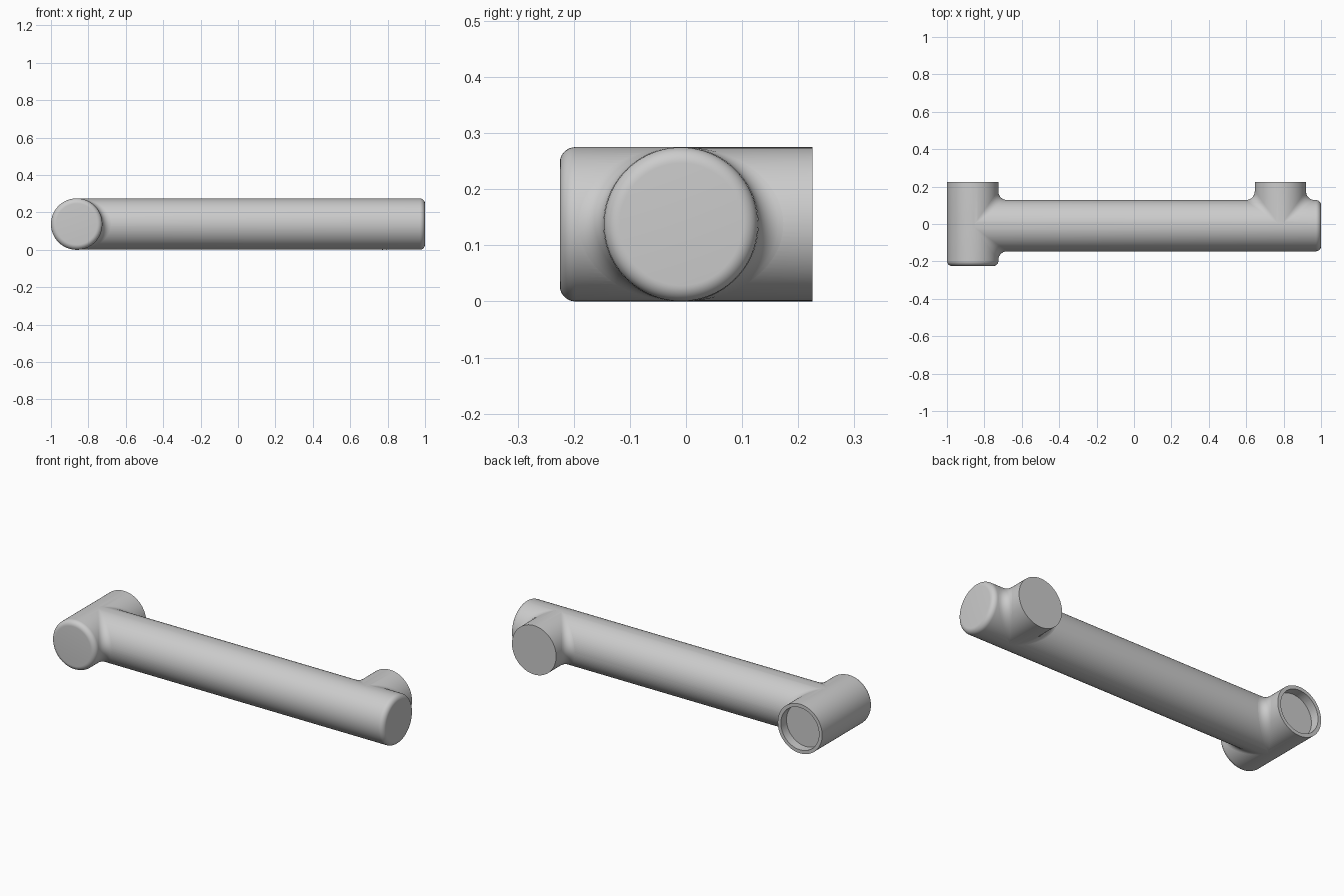
import bpy
import bmesh
import math
from mathutils import Matrix, Vector

cube = bpy.data.objects.get("Cube")
if cube:
    bpy.data.objects.remove(cube)

R = 0.1375           # outer tube radius
BORE = 0.118         # inner radius
SOCKET = 0.129       # wider mouth of each port
ROUND = 0.028        # rounding of closed ends
FILLET = 0.045       # blend where tubes meet
AXIS_Y = -0.009      # long tube
ELBOW_X, PORT_X = -0.8625, 0.7825
BACK = 0.225
SEGMENTS = 96

grey = bpy.data.materials.new("light_grey")
grey.use_nodes = True
colour = (0.6, 0.6, 0.6, 1)
grey.diffuse_color = colour
grey.node_tree.nodes["Principled BSDF"].inputs["Base Color"].default_value = colour


def finish(name, bm):
    mesh = bpy.data.meshes.new(name)
    bmesh.ops.recalc_face_normals(bm, faces=bm.faces)
    bm.to_mesh(mesh)
    bm.free()
    mesh.materials.append(grey)
    obj = bpy.data.objects.new(name, mesh)
    bpy.context.collection.objects.link(obj)
    return obj


def tube(name, start, end, radius, rounding=0.0):
    """Solid cylinder from start to end, with an optional rounded far end."""
    start, end = Vector(start), Vector(end)
    length = (end - start).length
    profile = [(0, 0), (radius, 0)]
    if rounding:
        for i in range(10):
            a = math.radians(10 * i)
            profile.append((radius - rounding + rounding * math.cos(a),
                            length - rounding + rounding * math.sin(a)))
    else:
        profile.append((radius, length))
    profile.append((0, length))
    bm = bmesh.new()
    verts = [bm.verts.new((r, 0, z)) for r, z in profile]
    edges = [bm.edges.new(pair) for pair in zip(verts, verts[1:])]
    bmesh.ops.spin(bm, geom=verts + edges, axis=(0, 0, 1), cent=(0, 0, 0),
                   angle=math.tau, steps=SEGMENTS)
    bmesh.ops.remove_doubles(bm, verts=bm.verts, dist=1e-5)
    turn = (end - start).to_track_quat('Z', 'Y').to_matrix().to_4x4()
    bm.transform(Matrix.Translation(start) @ turn)
    return finish(name, bm)


def combine(body, other, operation):
    mod = body.modifiers.new(operation.lower(), 'BOOLEAN')
    mod.operation = operation
    mod.solver = 'EXACT'
    mod.object = other
    bpy.context.view_layer.objects.active = body
    bpy.ops.object.modifier_apply(modifier=mod.name)
    bpy.data.objects.remove(other)


def smooth(obj):
    bpy.ops.object.select_all(action='DESELECT')
    obj.select_set(True)
    bpy.context.view_layer.objects.active = obj
    bpy.ops.object.shade_smooth_by_angle(angle=math.radians(13))


def at(x, y):
    return (x, y, R)


# Outer shell: cross tube with a closed front, long tube, side port
body = tube("arm_link", at(ELBOW_X, BACK), at(ELBOW_X, -BACK), R, ROUND)
combine(body, tube("long_tube", at(ELBOW_X, AXIS_Y), at(1, AXIS_Y),
                   R - 0.0004, ROUND), 'UNION')
combine(body, tube("port_tube", at(PORT_X, AXIS_Y), at(PORT_X, BACK),
                   R - 0.0008), 'UNION')

# Hollow inside and the wider sockets at the two open ports
wall = R - BORE
combine(body, tube("bore", at(ELBOW_X, BACK + 0.05), at(ELBOW_X, -BACK + wall),
                   BORE), 'DIFFERENCE')
combine(body, tube("bore", at(ELBOW_X, AXIS_Y), at(1 - wall, AXIS_Y),
                   BORE - 0.0004), 'DIFFERENCE')
combine(body, tube("bore", at(PORT_X, AXIS_Y), at(PORT_X, BACK + 0.05),
                   BORE - 0.0008), 'DIFFERENCE')
for x in (ELBOW_X, PORT_X):
    combine(body, tube("socket", at(x, BACK - 0.05), at(x, BACK + 0.05),
                       SOCKET), 'DIFFERENCE')
smooth(body)


def blend(name, x, side_x, side_y):
    """Rolling-ball fillet in one corner between two crossing tubes."""
    bm = bmesh.new()
    rows, cols = 48, 8
    grid = []
    for i in range(rows + 1):
        t = math.radians(-89 + 178 * i / rows)
        c, s = math.cos(t), math.sin(t)
        centre = Vector((c, c, s)) * (R + FILLET)
        row = []
        for j in range(cols + 1):
            n = Vector((0, c, s)).slerp(Vector((c, 0, s)), j / cols)
            p = centre - n * FILLET
            row.append(bm.verts.new((x + side_x * p.x,
                                     AXIS_Y + side_y * p.y, R + p.z)))
        grid.append(row)
    for a, b in zip(grid, grid[1:]):
        for j in range(cols):
            bm.faces.new((a[j], a[j + 1], b[j + 1], b[j]))
    obj = finish(name, bm)
    # Make the sheet face away from the tubes
    outward = Vector((side_x, side_y, 0))
    if sum((f.normal.dot(outward) for f in obj.data.polygons)) < 0:
        obj.data.flip_normals()
    smooth(obj)


# Blends at both junctions
blend("elbow_blend_back", ELBOW_X, 1, 1)
blend("elbow_blend_front", ELBOW_X, 1, -1)
blend("port_blend_right", PORT_X, -1, 1)
blend("port_blend_left", PORT_X, 1, 1)
